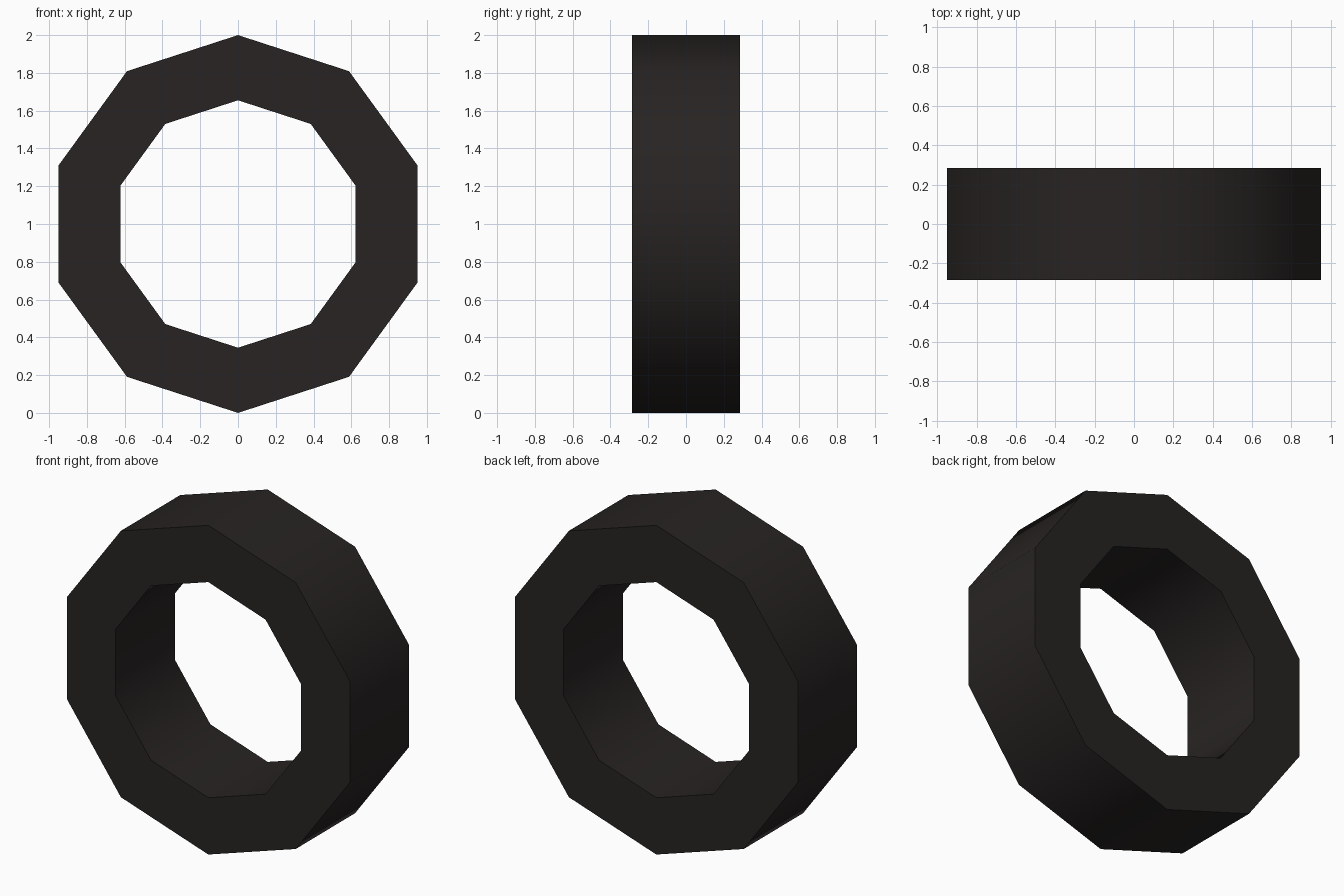
import bpy, bmesh, math

if "Cube" in bpy.data.objects:
    bpy.data.objects.remove(bpy.data.objects["Cube"])

SIDES, OUTER, INNER, HALF = 10, 1.0, 0.655, 0.285

# Rectangular cross-section at the top of the ring, spun around the y axis
bm = bmesh.new()
section = [(-HALF, OUTER), (HALF, OUTER), (HALF, INNER), (-HALF, INNER)]
rings = []
for i in range(SIDES):
    a = 2 * math.pi * i / SIDES
    rings.append([bm.verts.new((r * math.sin(a), y, 1 + r * math.cos(a))) for y, r in section])
for i in range(SIDES):
    p, q = rings[i], rings[(i + 1) % SIDES]
    for j in range(4):
        k = (j + 1) % 4
        bm.faces.new((p[j], p[k], q[k], q[j]))
bmesh.ops.recalc_face_normals(bm, faces=bm.faces)

mesh = bpy.data.meshes.new("tyre_ring")
bm.to_mesh(mesh)
bm.free()
ring = bpy.data.objects.new("tyre_ring", mesh)
bpy.context.collection.objects.link(ring)

# Dark rubber colour
rubber = bpy.data.materials.new("dark_rubber")
rubber.diffuse_color = (0.02, 0.017, 0.016, 1)
rubber.use_nodes = True
rubber.node_tree.nodes["Principled BSDF"].inputs["Base Color"].default_value = rubber.diffuse_color
mesh.materials.append(rubber)

# Smooth tread and bore, sharp rims
bpy.context.view_layer.objects.active = ring
ring.select_set(True)
bpy.ops.object.shade_smooth_by_angle(angle=math.radians(45))
